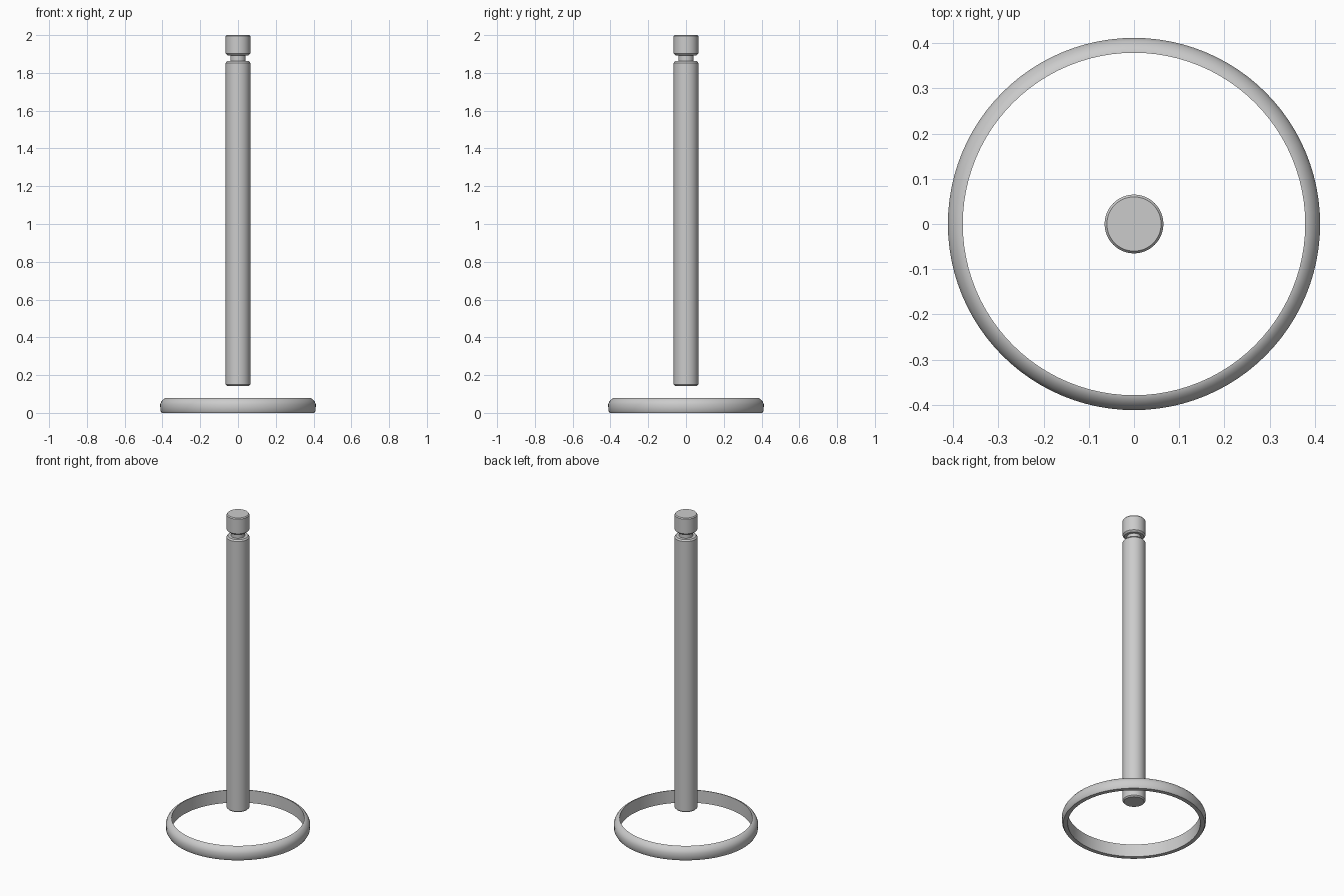
import bpy
import bmesh
import math

cube = bpy.data.objects.get("Cube")
if cube:
    bpy.data.objects.remove(cube, do_unlink=True)

# One grey metal for the whole stand
metal = bpy.data.materials.new("light grey metal")
metal.use_nodes = True
grey = (0.6, 0.6, 0.6, 1)
metal.diffuse_color = grey
metal.node_tree.nodes["Principled BSDF"].inputs["Base Color"].default_value = grey


def lathe(name, profile, closed=False, segments=64):
    """Spin a radius/height profile around the z axis."""
    bm = bmesh.new()
    verts = [bm.verts.new((r, 0, z)) for r, z in profile]
    edges = [bm.edges.new(pair) for pair in zip(verts, verts[1:])]
    if closed:
        edges.append(bm.edges.new((verts[-1], verts[0])))
    bmesh.ops.spin(bm, geom=verts + edges, cent=(0, 0, 0), axis=(0, 0, 1),
                   angle=math.tau, steps=segments, use_duplicate=False)
    bmesh.ops.remove_doubles(bm, verts=bm.verts, dist=0.0001)
    bmesh.ops.recalc_face_normals(bm, faces=bm.faces)
    mesh = bpy.data.meshes.new(name)
    bm.to_mesh(mesh)
    bm.free()
    mesh.materials.append(metal)
    obj = bpy.data.objects.new(name, mesh)
    bpy.context.collection.objects.link(obj)
    bpy.ops.object.select_all(action="DESELECT")
    obj.select_set(True)
    bpy.context.view_layer.objects.active = obj
    bpy.ops.object.shade_smooth_by_angle(angle=math.radians(35))
    return obj


# Base ring: upright inner wall, rounded outer shoulder
lathe("base_ring", [
    (0.379, 0.0), (0.404, 0.0), (0.411, 0.012), (0.412, 0.045),
    (0.406, 0.06), (0.396, 0.072), (0.385, 0.079), (0.379, 0.08),
], closed=True, segments=96)

# Pole with softened ends
lathe("pole", [
    (0, 0.143), (0.058, 0.143), (0.065, 0.15),
    (0.065, 1.853), (0.058, 1.862), (0, 1.862),
])

# Narrow neck between pole and cap
lathe("neck", [(0, 1.855), (0.04, 1.855), (0.04, 1.9), (0, 1.9)])

# Cap on top
lathe("top_cap", [
    (0, 1.893), (0.056, 1.893), (0.065, 1.902),
    (0.065, 1.994), (0.06, 2.0), (0, 2.0),
])
